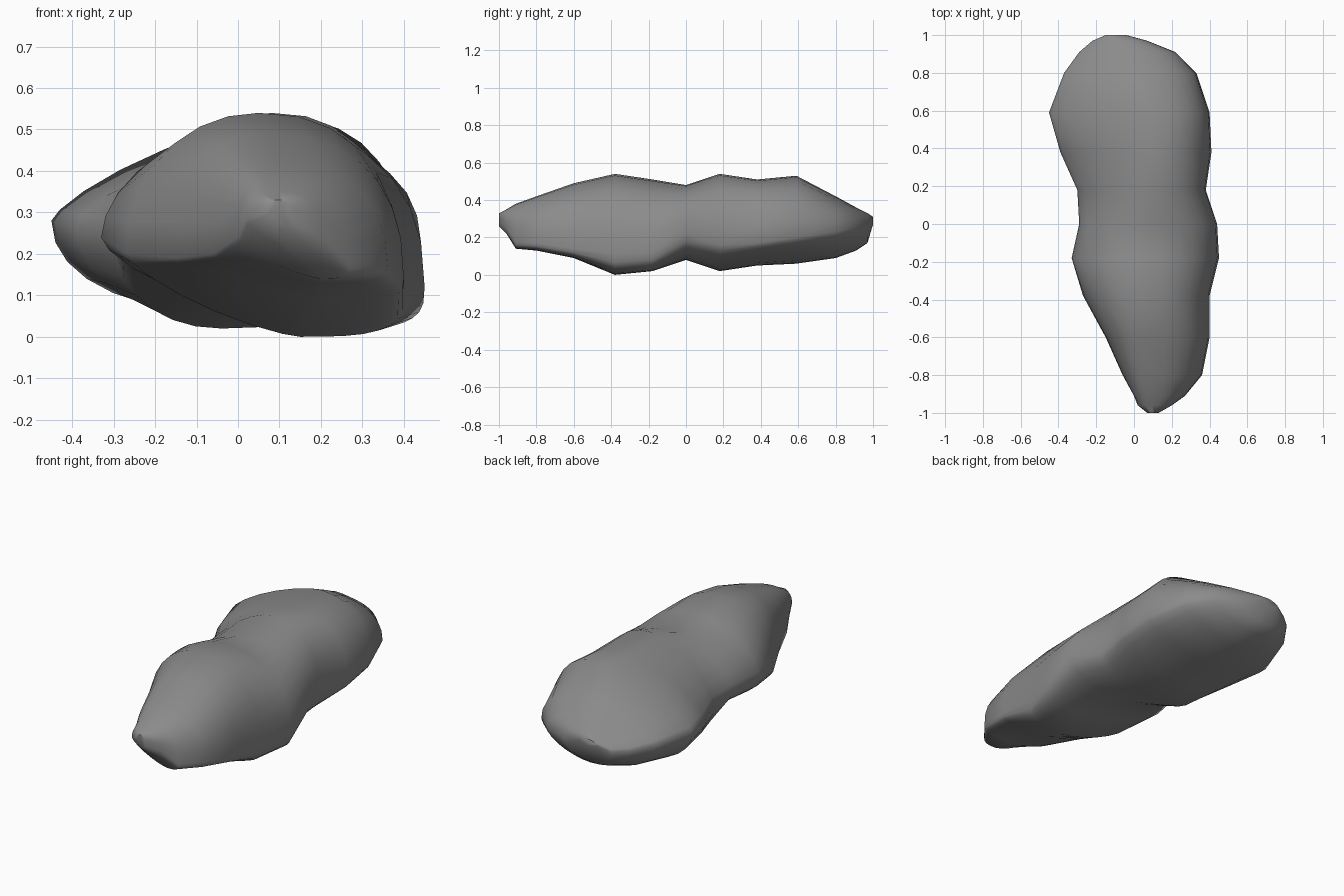
import bpy
import bmesh
from math import cos, sin, pi

if "Cube" in bpy.data.objects:
    bpy.data.objects.remove(bpy.data.objects["Cube"], do_unlink=True)

# Stone colour
stone = bpy.data.materials.new("stone grey")
stone.use_nodes = True
grey = (0.26, 0.26, 0.26, 1)
stone.diffuse_color = grey
stone.node_tree.nodes["Principled BSDF"].inputs["Base Color"].default_value = grey

# Stations along the rock, in hundredths:
# y, left x, left z, right x, right z, bottom z, bottom x, top z, top x
STATIONS = [
    (-100, 7, 30, 13, 30, 26, 10, 33, 10),
    (-96, 2, 28, 20, 27, 22, 11, 35, 10),
    (-91, 0, 24, 27, 18, 14, 20, 38, 10),
    (-80, -6, 20, 36, 17, 13, 20, 42, 9),
    (-60, -15, 19, 40, 14, 9, 20, 49, 7),
    (-38, -27, 20, 40, 11, 0, 15, 54, 5),
    (-18, -33, 24, 45, 12, 2, 25, 51, 4),
    (0, -29, 24, 44, 22, 8, 8, 48, 5),
    (18, -30, 24, 38, 16, 2, -4, 54, 8),
    (38, -39, 27, 41, 17, 5, -5, 51, 10),
    (59, -45, 28, 40, 20, 6, -4, 53, 9),
    (80, -37, 27, 33, 23, 9, -4, 42, 0),
    (91, -29, 26, 22, 25, 13, -5, 36, -4),
    (97, -22, 26, 7, 25, 17, -8, 33, -8),
    (100, -15, 29, -4, 29, 27, -9, 31, -9),
]
SIDES = 28


def clamp(value, low, high):
    return max(low, min(high, value))


def fullness(y, right, upper):
    """Quarter shape: below 1 is boxy, 1 is round, towards 2 is straight."""
    if upper:
        return 0.85 if right else clamp(1.23 + 0.67 * y, 0.7, 1.5)
    if right:
        return clamp(0.8 + y, 0.6, 1.2)
    return clamp(1.13 - y, 0.95, 1.5)


def ring_point(station, angle):
    """Point on a lopsided oval whose quarters each have their own shape."""
    y, left_x, left_z, right_x, right_z, low_z, low_x, top_z, top_x = station
    c, s = cos(angle), sin(angle)
    right, upper = c >= 0, s >= 0
    side_x, side_z = (right_x, right_z) if right else (left_x, left_z)
    end_x, end_z = (top_x, top_z) if upper else (low_x, low_z)
    shape = fullness(y / 100, right, upper)
    x = end_x + (side_x - end_x) * abs(c) ** shape
    z = side_z + (end_z - side_z) * abs(s) ** shape
    return (x / 100, y / 100, z / 100)


# Rock body lofted through the stations
bm = bmesh.new()
rings = []
for station in STATIONS:
    rings.append([bm.verts.new(ring_point(station, 2 * pi * i / SIDES))
                  for i in range(SIDES)])
for front, back in zip(rings, rings[1:]):
    for i in range(SIDES):
        j = (i + 1) % SIDES
        bm.faces.new((front[i], front[j], back[j], back[i]))

# Blunt ends
bm.faces.new(rings[0])
bm.faces.new(rings[-1])
bmesh.ops.recalc_face_normals(bm, faces=bm.faces)

mesh = bpy.data.meshes.new("rock")
bm.to_mesh(mesh)
bm.free()
mesh.materials.append(stone)
rock = bpy.data.objects.new("rock", mesh)
bpy.context.collection.objects.link(rock)

# Smooth surface, keeping hard edges crisp
bpy.ops.object.select_all(action="DESELECT")
rock.select_set(True)
bpy.context.view_layer.objects.active = rock
bpy.ops.object.shade_smooth_by_angle(angle=pi / 3)
